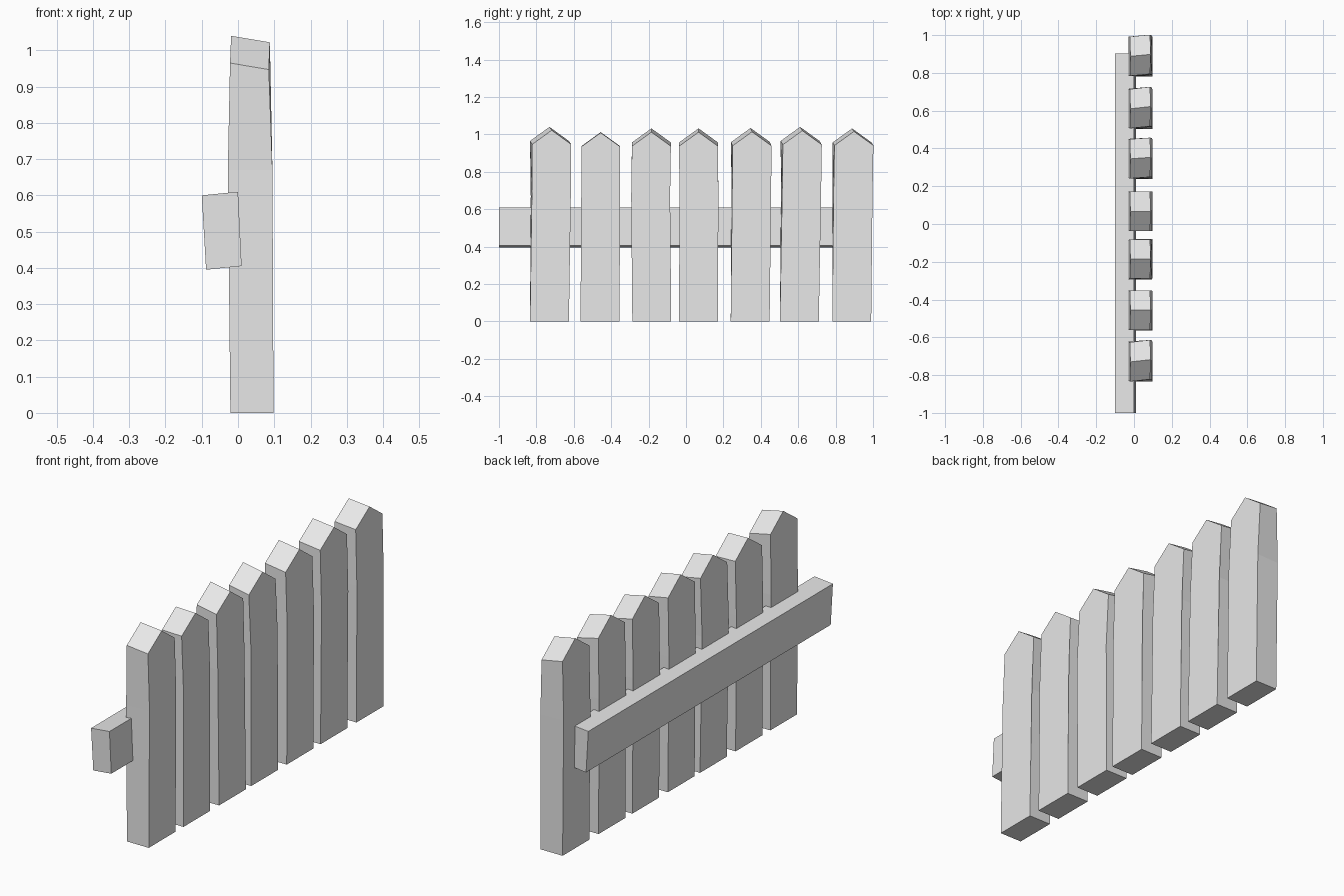
import bpy
import bmesh

cube = bpy.data.objects.get("Cube")
if cube:
    bpy.data.objects.remove(cube, do_unlink=True)

grey = bpy.data.materials.new("plain grey")
grey.use_nodes = True
colour = (0.8, 0.8, 0.8, 1)
grey.diffuse_color = colour
grey.node_tree.nodes["Principled BSDF"].inputs["Base Color"].default_value = colour


def loft(name, rings):
    """Skin matching rings of points and cap both ends."""
    bm = bmesh.new()
    loops = [[bm.verts.new(p) for p in ring] for ring in rings]
    n = len(loops[0])
    for a, b in zip(loops, loops[1:]):
        for i in range(n):
            j = (i + 1) % n
            bm.faces.new((a[i], a[j], b[j], b[i]))
    bm.faces.new(loops[0])
    bm.faces.new(loops[-1])
    bmesh.ops.recalc_face_normals(bm, faces=bm.faces)
    mesh = bpy.data.meshes.new(name)
    bm.to_mesh(mesh)
    bm.free()
    mesh.materials.append(grey)
    obj = bpy.data.objects.new(name, mesh)
    bpy.context.collection.objects.link(obj)
    return obj


def picket(name, y, mid, lean, twist, peak, tilt):
    """Pointed board: a house-shaped outline lofted from its back to its face."""
    half = 0.104

    def outline(x_low, x_mid, x_top, shift, top):
        m, t = y + mid + shift / 2, y + lean + shift
        shoulder = top - 0.075
        return [
            (x_low, y - half, 0), (x_low, y + half, 0),
            (x_mid, m + half, 0.67), (x_top, t + half, shoulder),
            (x_top + 0.003, t, top),
            (x_top, t - half, shoulder), (x_mid, m - half, 0.67),
        ]

    back = outline(-0.021, -0.028, -0.022, 0, peak)
    face = outline(0.098, 0.095, 0.085, twist, peak - tilt)
    loft(name, [back, face])


# Pickets: centre, middle sway, top lean, twist, peak height, top tilt
boards = [
    (-0.73, 0.004, 0.0, 0.012, 1.04, 0.018),
    (-0.46, 0.004, 0.004, 0.0, 1.012, 0.003),
    (-0.183, -0.006, -0.002, 0.0, 1.032, 0.02),
    (0.067, 0.002, 0.0, 0.0, 1.032, 0.02),
    (0.343, 0.004, 0.002, 0.008, 1.034, 0.02),
    (0.606, 0.006, 0.004, 0.012, 1.04, 0.02),
    (0.886, 0.002, 0.002, 0.01, 1.032, 0.016),
]
for i, board in enumerate(boards, 1):
    picket(f"picket_{i}", *board)

# Slightly skewed rail behind the pickets
section = [(-0.10, 0.60), (0.0, 0.61), (0.01, 0.405), (-0.088, 0.395)]
loft("rail", [[(x, y, z) for x, z in section] for y in (-1.0, 0.903)])
